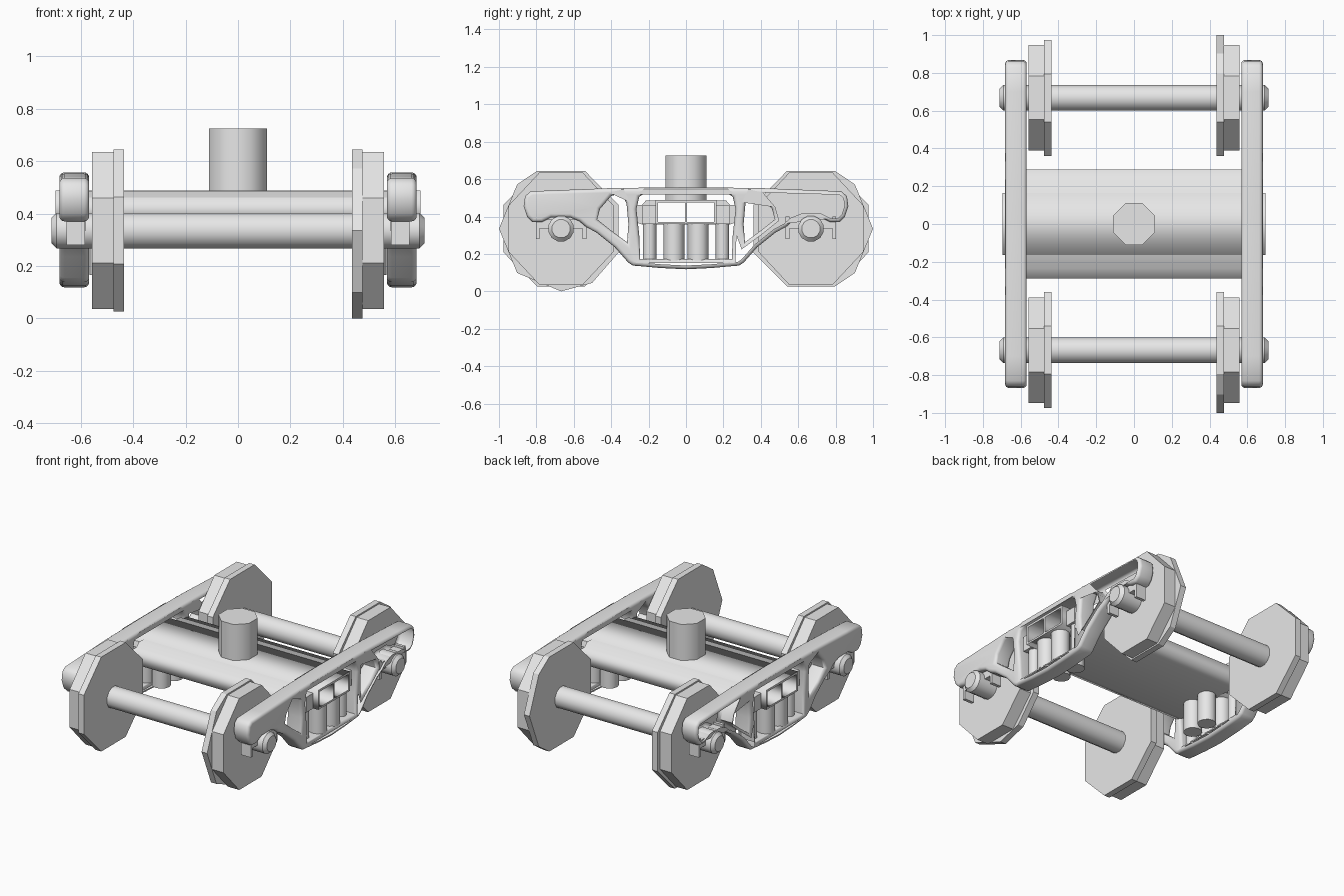
import bpy, bmesh, math
from mathutils import Matrix

if "Cube" in bpy.data.objects:
    bpy.data.objects.remove(bpy.data.objects["Cube"])

grey = bpy.data.materials.new("plain_grey")
grey.diffuse_color = (0.8, 0.8, 0.8, 1)
grey.use_nodes = True
grey.node_tree.nodes["Principled BSDF"].inputs["Base Color"].default_value = grey.diffuse_color
# maps a profile's (x, y, z) to world (y, z, x)
YZX = Matrix(((0, 0, 1, 0), (1, 0, 0, 0), (0, 1, 0, 0), (0, 0, 0, 1)))


def smooth(ob, angle):
    bpy.ops.object.select_all(action='DESELECT')
    ob.select_set(True)
    bpy.context.view_layer.objects.active = ob
    bpy.ops.object.shade_smooth_by_angle(angle=math.radians(angle))


def make(name, bm, angle=None):
    bmesh.ops.remove_doubles(bm, verts=bm.verts, dist=0.0002)
    bmesh.ops.recalc_face_normals(bm, faces=bm.faces)
    me = bpy.data.meshes.new(name)
    bm.to_mesh(me)
    bm.free()
    me.materials.append(grey)
    ob = bpy.data.objects.new(name, me)
    bpy.context.collection.objects.link(ob)
    if angle:
        smooth(ob, angle)
    return ob


def profile(name, loops, x0, x1, bevel=0.0, angle=None):
    """Extrude a (y, z) outline with holes from x0 to x1, with rounded edges."""
    cu = bpy.data.curves.new(name + "_curve", 'CURVE')
    cu.dimensions = '2D'
    cu.fill_mode = 'BOTH'
    cu.extrude = (x1 - x0) / 2 - bevel
    cu.bevel_depth = bevel
    cu.bevel_resolution = 3
    cu.offset = -bevel
    for pts in loops:
        sp = cu.splines.new('POLY')
        sp.points.add(len(pts) - 1)
        for p, (y, z) in zip(sp.points, pts):
            p.co = (y, z, 0, 1)
        sp.use_cyclic_u = True
    tmp = bpy.data.objects.new(name + "_tmp", cu)
    bpy.context.collection.objects.link(tmp)
    dg = bpy.context.evaluated_depsgraph_get()
    me = bpy.data.meshes.new_from_object(tmp.evaluated_get(dg))
    bm = bmesh.new()
    bm.from_mesh(me)
    bm.transform(Matrix.Translation(((x0 + x1) / 2, 0, 0)) @ YZX)
    bpy.data.objects.remove(tmp)
    bpy.data.curves.remove(cu)
    bpy.data.meshes.remove(me)
    return make(name, bm, angle)


def prism(name, pts, x0, x1):
    bm = bmesh.new()
    a = [bm.verts.new((x0, y, z)) for y, z in pts]
    b = [bm.verts.new((x1, y, z)) for y, z in pts]
    bm.faces.new(a)
    bm.faces.new(b)
    for i in range(len(pts)):
        j = (i + 1) % len(pts)
        bm.faces.new((a[i], a[j], b[j], b[i]))
    return make(name, bm)


def cyl(name, loc, r1, r2, depth, n, axis='Z', turn=0, angle=50):
    bm = bmesh.new()
    m = Matrix.Translation(loc)
    if axis == 'X':
        m = m @ Matrix.Rotation(math.pi / 2, 4, 'Y')
    m = m @ Matrix.Rotation(math.radians(turn), 4, 'Z')
    bmesh.ops.create_cone(bm, cap_ends=True, segments=n, radius1=r1, radius2=r2,
                          depth=depth, matrix=m)
    return make(name, bm, angle)


def box(name, x, y, z):
    (x0, x1), (y0, y1), (z0, z1) = sorted(x), sorted(y), sorted(z)
    return prism(name, [(y0, z0), (y1, z0), (y1, z1), (y0, z1)], x0, x1)


def both(half):
    """Complete a half outline by mirroring it in y."""
    return half + [(-y, z) for y, z in reversed(half) if y > 0]


WY, WZ = 0.668, 0.335

# side frame outline, bolster window and the two lightening holes
outer = both([(0, 0.118), (0.14, 0.125), (0.285, 0.138), (0.31, 0.155), (0.38, 0.235),
              (0.48, 0.315), (0.535, 0.345), (0.57, 0.375), (0.62, 0.395), (0.72, 0.395),
              (0.77, 0.37), (0.82, 0.37), (0.85, 0.40), (0.868, 0.455), (0.86, 0.51),
              (0.83, 0.535), (0.70, 0.54), (0.40, 0.552), (0, 0.557)])
window = both([(0.245, 0.172), (0.25, 0.3), (0.265, 0.44), (0.25, 0.505), (0.215, 0.528)])
hole = [(0.315, 0.262), (0.40, 0.325), (0.475, 0.385), (0.46, 0.44), (0.40, 0.51),
        (0.345, 0.523), (0.318, 0.47), (0.308, 0.36)]
mirror_hole = [(-y, z) for y, z in reversed(hole)]

for s, side in ((-1, "left"), (1, "right")):
    profile(side + "_side_frame", [outer, window, hole, mirror_hole],
            *sorted((s * 0.568, s * 0.682)), bevel=0.02, angle=60)
    # suspension springs
    for y in (-0.065, 0.065):
        for x in (0.51, 0.625):
            cyl(side + "_large_spring", (s * x, y, 0.265), 0.056, 0.056, 0.2, 12)
    for y in (-0.195, 0.195):
        cyl(side + "_small_spring", (s * 0.61, y, 0.265), 0.036, 0.036, 0.2, 10)

    for e, end in ((-1, "front"), (1, "back")):
        tag = end + "_" + side
        # wheel flange: faceted, right wheels have a few extra corners outward
        angs = [22.5 + 45 * i for i in range(8)]
        if s > 0:
            angs = ([-22.5, 22.5, 67.5, 112.5, 135, 180, 225, 270, 300] if e < 0 else
                    [0, 45, 67.5, 112.5, 157.5, 202.5, 247.5, 292.5, 315])
        flange = [(e * WY + 0.332 * math.cos(math.radians(a)),
                   WZ + 0.335 * math.sin(math.radians(a))) for a in angs]
        prism(tag + "_wheel_flange", flange, s * 0.436, s * 0.476)
        # wheel tread
        tread = [(e * WY + 0.303 * math.cos(math.radians(22.5 + 45 * i)),
                  WZ + 0.325 * math.sin(math.radians(22.5 + 45 * i))) for i in range(8)]
        prism(tag + "_wheel_tread", tread, s * 0.476, s * 0.558)
        # bearing end cap, adapter and pedestal legs
        ra, rb = (0.07, 0.05) if s > 0 else (0.05, 0.07)
        cyl(tag + "_bearing_cap", (s * 0.702, e * WY, WZ), ra, rb, 0.02, 12, 'X', 15, 40)
        box(tag + "_adapter", (s * 0.58, s * 0.655), (e * WY - 0.12, e * WY + 0.12), (0.335, 0.385))
        for d in (-0.125, 0.125):
            y = e * WY + d
            box(tag + "_pedestal_leg", (s * 0.585, s * 0.655), (y - 0.01, y + 0.01), (0.28, 0.40))

# axles
for e, end in ((-1, "front"), (1, "back")):
    cyl(end + "_axle", (0, e * WY, WZ), 0.07, 0.07, 1.384, 12, 'X', 15)

# hollow bolster: wide middle, narrow ends through the frame windows
cells = [[(0.006, 0.372), (0.15, 0.372), (0.15, 0.474), (0.006, 0.474)],
         [(-0.15, 0.372), (-0.006, 0.372), (-0.006, 0.474), (-0.15, 0.474)]]
wide = both([(0.235, 0.358), (0.288, 0.375), (0.288, 0.46), (0.235, 0.462), (0.215, 0.485)])
narrow = both([(0.163, 0.36), (0.163, 0.488)])
profile("bolster_middle", [wide] + cells, -0.57, 0.57)
profile("bolster_through_box", [narrow] + cells, -0.697, 0.697)
for s in (-1, 1):
    for d in (-1, 1):
        # guide lugs beside the bolster ends
        box("bolster_guide_lug", (s * 0.57, s * 0.66), (d * 0.163, d * 0.235), (0.36, 0.46))

# centre pivot pin
cyl("centre_pin", (0, 0, 0.605), 0.119, 0.119, 0.24, 8, 'Z', 22.5, 50)
